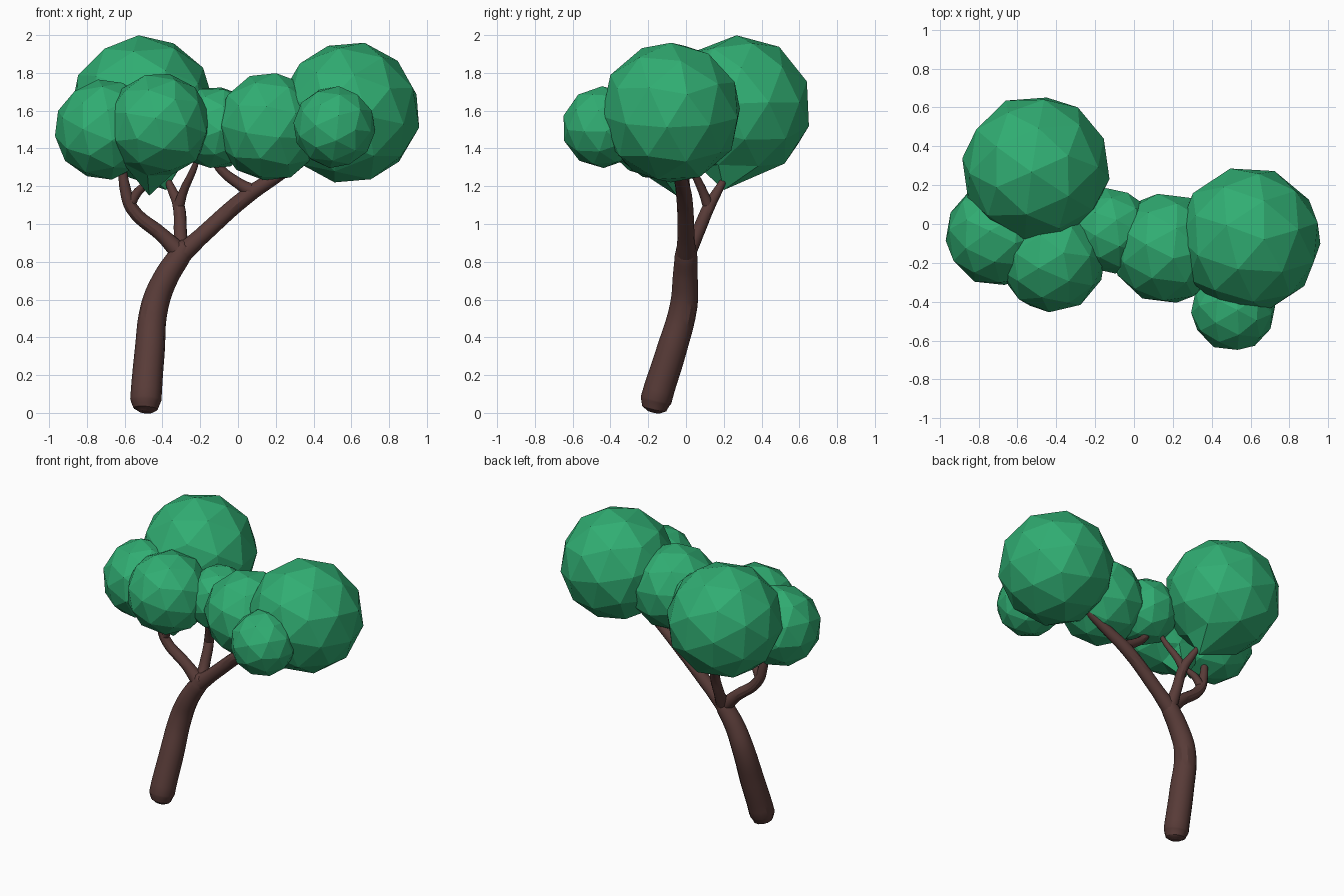
import bpy, bmesh, random
from mathutils import Vector, Euler

if "Cube" in bpy.data.objects:
    bpy.data.objects.remove(bpy.data.objects["Cube"])

random.seed(4)


def material(name, color):
    m = bpy.data.materials.new(name)
    m.diffuse_color = (*color, 1)
    m.use_nodes = True
    m.node_tree.nodes["Principled BSDF"].inputs["Base Color"].default_value = m.diffuse_color
    return m


bark = material("bark", (0.10, 0.045, 0.04))
leaf = material("leaf", (0.03, 0.42, 0.17))


def limb(name, points):
    """Smooth tapering tube through (x, y, z, radius) points."""
    cu = bpy.data.curves.new(name, 'CURVE')
    cu.dimensions = '3D'
    cu.bevel_depth = 1.0
    cu.bevel_resolution = 4
    cu.resolution_u = 5
    cu.use_fill_caps = True
    sp = cu.splines.new('BEZIER')
    sp.bezier_points.add(len(points) - 1)
    for bp, (x, y, z, r) in zip(sp.bezier_points, points):
        bp.co = (x, y, z)
        bp.radius = r
        bp.handle_left_type = bp.handle_right_type = 'AUTO'
    ob = bpy.data.objects.new(name, cu)
    bpy.context.collection.objects.link(ob)
    bpy.ops.object.select_all(action='DESELECT')
    ob.select_set(True)
    bpy.context.view_layer.objects.active = ob
    bpy.ops.object.convert(target='MESH')
    ob = bpy.context.object
    ob.name = name
    ob.data.materials.append(bark)
    bpy.ops.object.shade_smooth_by_angle()


def foliage(name, center, radius, tip=None):
    """Faceted leaf ball; an optional vertex is pulled down to a branch."""
    bm = bmesh.new()
    bmesh.ops.create_icosphere(bm, subdivisions=2, radius=radius)
    rot = Euler([random.uniform(0, 6.28) for _ in range(3)]).to_matrix()
    for v in bm.verts:
        v.co = rot @ v.co + Vector(center)
    if tip:
        t = Vector(tip)
        min(bm.verts, key=lambda v: (v.co - t).length).co = t
    me = bpy.data.meshes.new(name)
    bm.to_mesh(me)
    bm.free()
    me.materials.append(leaf)
    bpy.context.collection.objects.link(bpy.data.objects.new(name, me))


# Trunk with a rounded foot
limb("trunk", [
    (-0.492, -0.172, 0.005, 0.035), (-0.49, -0.168, 0.022, 0.065),
    (-0.488, -0.158, 0.07, 0.083), (-0.468, -0.08, 0.32, 0.08),
    (-0.44, -0.012, 0.57, 0.073), (-0.38, -0.004, 0.72, 0.066),
    (-0.31, 0.0, 0.83, 0.06), (-0.28, 0.0, 0.88, 0.05),
    (-0.26, 0.0, 0.905, 0.02)])

# Main branches and their forks
limb("right_branch", [
    (-0.32, 0, 0.82, 0.055), (-0.2, 0, 0.93, 0.045),
    (0.05, -0.01, 1.15, 0.042), (0.2, -0.03, 1.25, 0.035),
    (0.36, -0.05, 1.36, 0.03)])
limb("right_fork", [
    (0.08, -0.015, 1.17, 0.04), (0.01, -0.01, 1.21, 0.03),
    (-0.1, -0.01, 1.3, 0.024), (-0.13, -0.01, 1.36, 0.015)])
limb("left_branch", [
    (-0.3, 0, 0.84, 0.05), (-0.4, 0, 0.94, 0.038),
    (-0.56, -0.01, 1.08, 0.034), (-0.6, -0.015, 1.2, 0.029),
    (-0.61, -0.02, 1.28, 0.022)])
limb("left_fork", [
    (-0.575, -0.01, 1.1, 0.03), (-0.53, -0.02, 1.17, 0.024),
    (-0.47, -0.05, 1.22, 0.018)])
limb("middle_branch", [
    (-0.3, 0.01, 0.85, 0.045), (-0.305, 0.06, 0.95, 0.035),
    (-0.315, 0.125, 1.1, 0.032), (-0.345, 0.165, 1.17, 0.025),
    (-0.38, 0.21, 1.25, 0.015)])
limb("middle_fork", [
    (-0.315, 0.12, 1.09, 0.03), (-0.29, 0.09, 1.17, 0.024),
    (-0.235, 0.035, 1.29, 0.018), (-0.21, 0.01, 1.36, 0.012)])

# Leaf crown
foliage("foliage_back_left", (-0.505, 0.285, 1.617), 0.383, (-0.38, 0.2, 1.18))
foliage("foliage_far_left", (-0.705, -0.055, 1.5), 0.268)
foliage("foliage_front_left", (-0.42, -0.18, 1.525), 0.277, (-0.47, -0.05, 1.15))
foliage("foliage_centre", (-0.12, -0.035, 1.51), 0.222)
foliage("foliage_mid_right", (0.17, -0.125, 1.515), 0.29)
foliage("foliage_far_right", (0.59, -0.08, 1.59), 0.378)
foliage("foliage_front_right", (0.51, -0.44, 1.513), 0.218)
